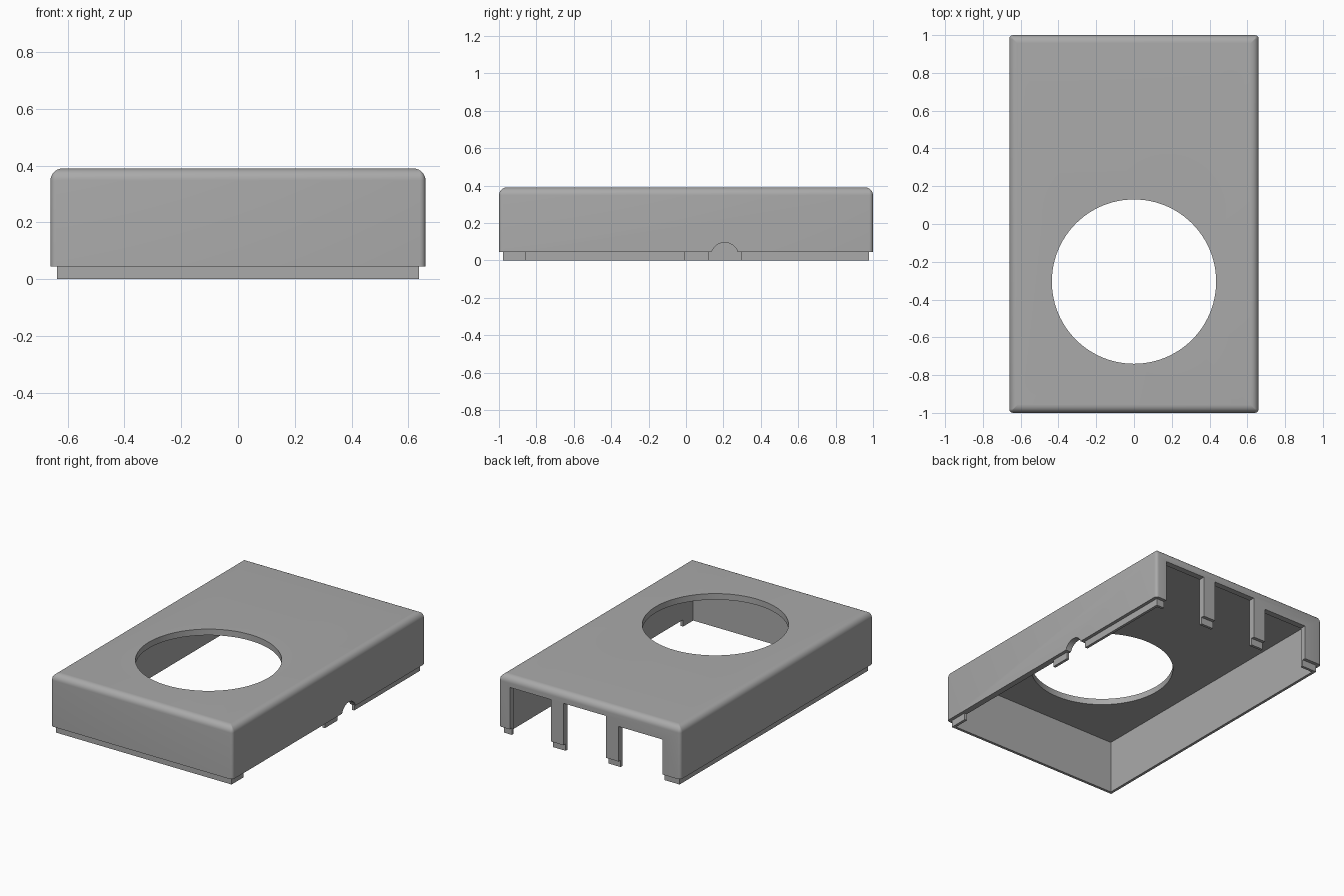
import bpy, bmesh, math
from mathutils import Matrix

cube = bpy.data.objects.get("Cube")
if cube:
    bpy.data.objects.remove(cube, do_unlink=True)

HX, HY, TOP, RIM = 0.66, 1.0, 0.39, 0.045   # outer half sizes, height, rim level
WALL = 0.04

grey = bpy.data.materials.new("case grey")
grey.use_nodes = True
colour = (0.4, 0.4, 0.4, 1)
grey.diffuse_color = colour
grey.node_tree.nodes["Principled BSDF"].inputs["Base Color"].default_value = colour


def finish(name, bm):
    bmesh.ops.recalc_face_normals(bm, faces=bm.faces)
    mesh = bpy.data.meshes.new(name)
    bm.to_mesh(mesh)
    bm.free()
    mesh.materials.append(grey)
    ob = bpy.data.objects.new(name, mesh)
    bpy.context.collection.objects.link(ob)
    return ob


def block(name, x0, x1, y0, y1, z0, z1):
    bm = bmesh.new()
    bmesh.ops.create_cube(bm, size=1)
    bmesh.ops.scale(bm, vec=(x1 - x0, y1 - y0, z1 - z0), verts=bm.verts)
    bmesh.ops.translate(bm, vec=((x0 + x1) / 2, (y0 + y1) / 2, (z0 + z1) / 2), verts=bm.verts)
    return finish(name, bm)


def cylinder(name, radius, depth, centre, sides, turn=0):
    bm = bmesh.new()
    place = Matrix.Translation(centre) @ Matrix.Rotation(turn, 4, 'Y')
    bmesh.ops.create_cone(bm, cap_ends=True, segments=sides, radius1=radius,
                          radius2=radius, depth=depth, matrix=place)
    return finish(name, bm)


def combine(target, tool, operation='DIFFERENCE'):
    mod = target.modifiers.new("shape", 'BOOLEAN')
    mod.operation, mod.solver, mod.object = operation, 'EXACT', tool
    bpy.context.view_layer.objects.active = target
    bpy.ops.object.modifier_apply(modifier=mod.name)
    bpy.data.objects.remove(tool, do_unlink=True)


def rounded_ring(bm, inset, z, radius=0.02, steps=4):
    """Rounded rectangle of vertices at one height."""
    r = max(radius - inset, 0.002)
    ring = []
    for k, (sx, sy) in enumerate([(1, 1), (-1, 1), (-1, -1), (1, -1)]):
        for i in range(steps + 1):
            a = (k + i / steps) * math.pi / 2
            ring.append(bm.verts.new((sx * (HX - inset - r) + r * math.cos(a),
                                      sy * (HY - inset - r) + r * math.sin(a), z)))
    return ring


# Outer body with rounded top edge
bm = bmesh.new()
fillet, steps = 0.042, 8
rings = [rounded_ring(bm, 0, RIM)]
for i in range(steps + 1):
    a = i / steps * math.pi / 2
    rings.append(rounded_ring(bm, fillet * (1 - math.cos(a)),
                              TOP - fillet + fillet * math.sin(a)))
for low, high in zip(rings, rings[1:]):
    for i in range(len(low)):
        j = (i + 1) % len(low)
        bm.faces.new((low[i], low[j], high[j], high[i]))
bm.faces.new(rings[0])
bm.faces.new(rings[-1])
case = finish("case_cover", bm)

# Recessed locating lip, then the hollow inside
combine(case, block("lip", -0.638, 0.638, -0.978, 0.978, 0, 0.15), 'UNION')
combine(case, block("cavity", WALL - HX, HX - WALL, WALL - HY, HY - WALL, -0.2, TOP - WALL))

# Round opening in the top
combine(case, cylinder("fan_hole", 0.435, 0.4, (0, -0.305, TOP), 96))

# Port openings in the back wall
for x0, x1, top in [(0.28, 0.58, 0.32), (-0.12, 0.19, 0.32), (-0.53, -0.21, 0.275)]:
    combine(case, block("port", x0, x1, 0.9, 1.1, -0.2, top))

# Gaps in the left lip, and the half-round cable notch
for y0, y1 in [(-0.855, -0.01), (0.12, 0.295)]:
    combine(case, block("lip_gap", 0.6, 0.8, y0, y1, -0.2, RIM))
combine(case, cylinder("cable_notch", 0.074, 0.3, (HX, 0.207, 0.021), 48, math.pi / 2))

# Smooth fillets, sharp edges elsewhere
bpy.ops.object.select_all(action='DESELECT')
case.select_set(True)
bpy.context.view_layer.objects.active = case
bpy.ops.object.shade_smooth_by_angle(angle=math.radians(30))
